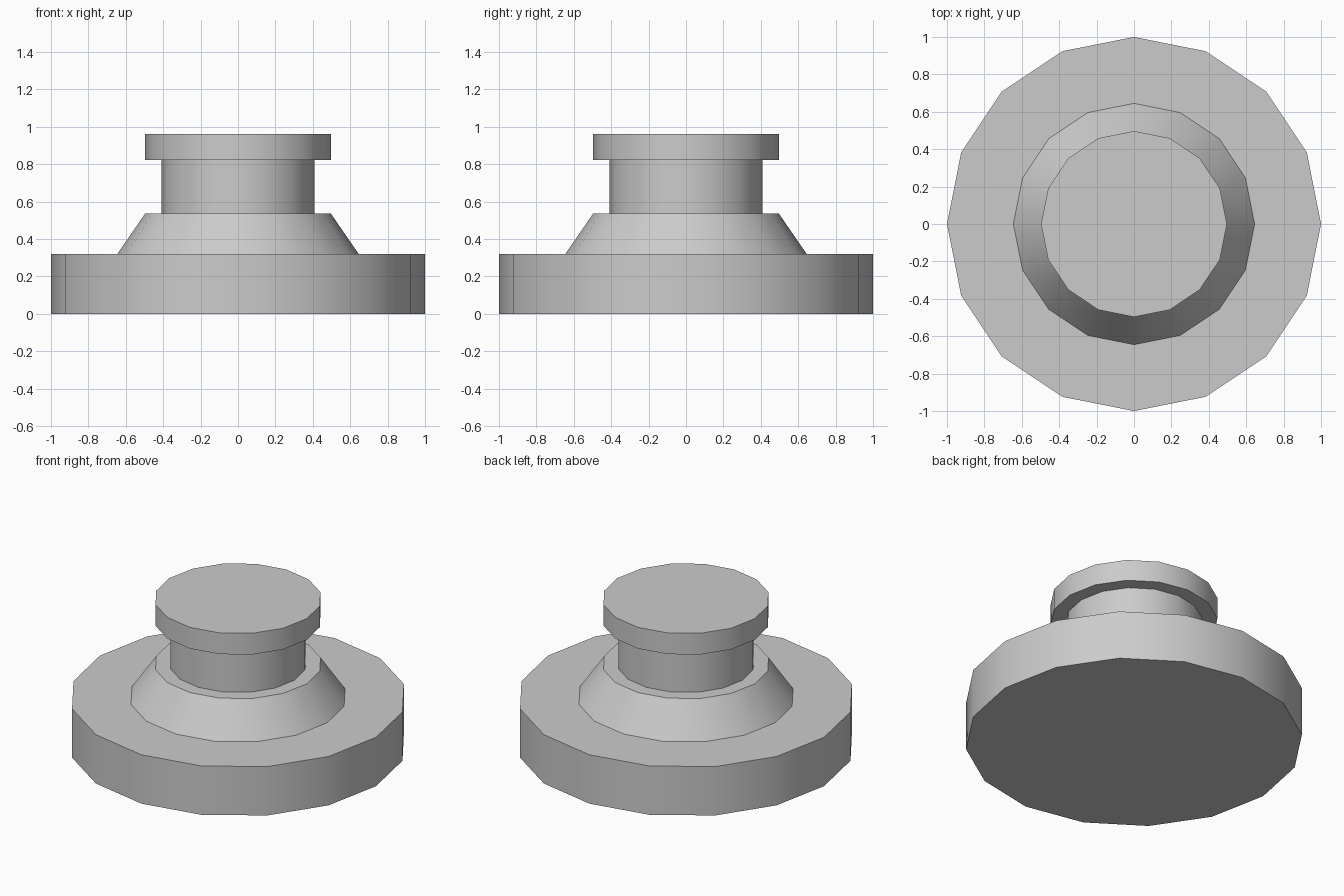
import bpy, bmesh
from math import cos, sin, pi, radians

if "Cube" in bpy.data.objects:
    bpy.data.objects.remove(bpy.data.objects["Cube"])

SIDES = 16

# Outer profile (radius, height), from the floor up
PROFILE = [
    (1.0, 0.0), (1.0, 0.32),        # wide base disc
    (0.645, 0.32), (0.497, 0.535),  # sloped collar
    (0.408, 0.535), (0.408, 0.823), # neck
    (0.497, 0.823), (0.497, 0.962), # cap
]


def lathe(name, profile, sides):
    bm = bmesh.new()
    rings = [[bm.verts.new((r * cos(2 * pi * i / sides), r * sin(2 * pi * i / sides), z))
              for i in range(sides)] for r, z in profile]
    for low, high in zip(rings, rings[1:]):
        for i in range(sides):
            j = (i + 1) % sides
            bm.faces.new((low[i], low[j], high[j], high[i]))
    bm.faces.new(rings[0][::-1])
    bm.faces.new(rings[-1])
    mesh = bpy.data.meshes.new(name)
    bm.to_mesh(mesh)
    bm.free()
    obj = bpy.data.objects.new(name, mesh)
    bpy.context.collection.objects.link(obj)
    return obj


# Turned knob: smooth around the sides, sharp at every step
knob = lathe("flanged_knob", PROFILE, SIDES)
bpy.context.view_layer.objects.active = knob
knob.select_set(True)
bpy.ops.object.shade_smooth_by_angle(angle=radians(30))
